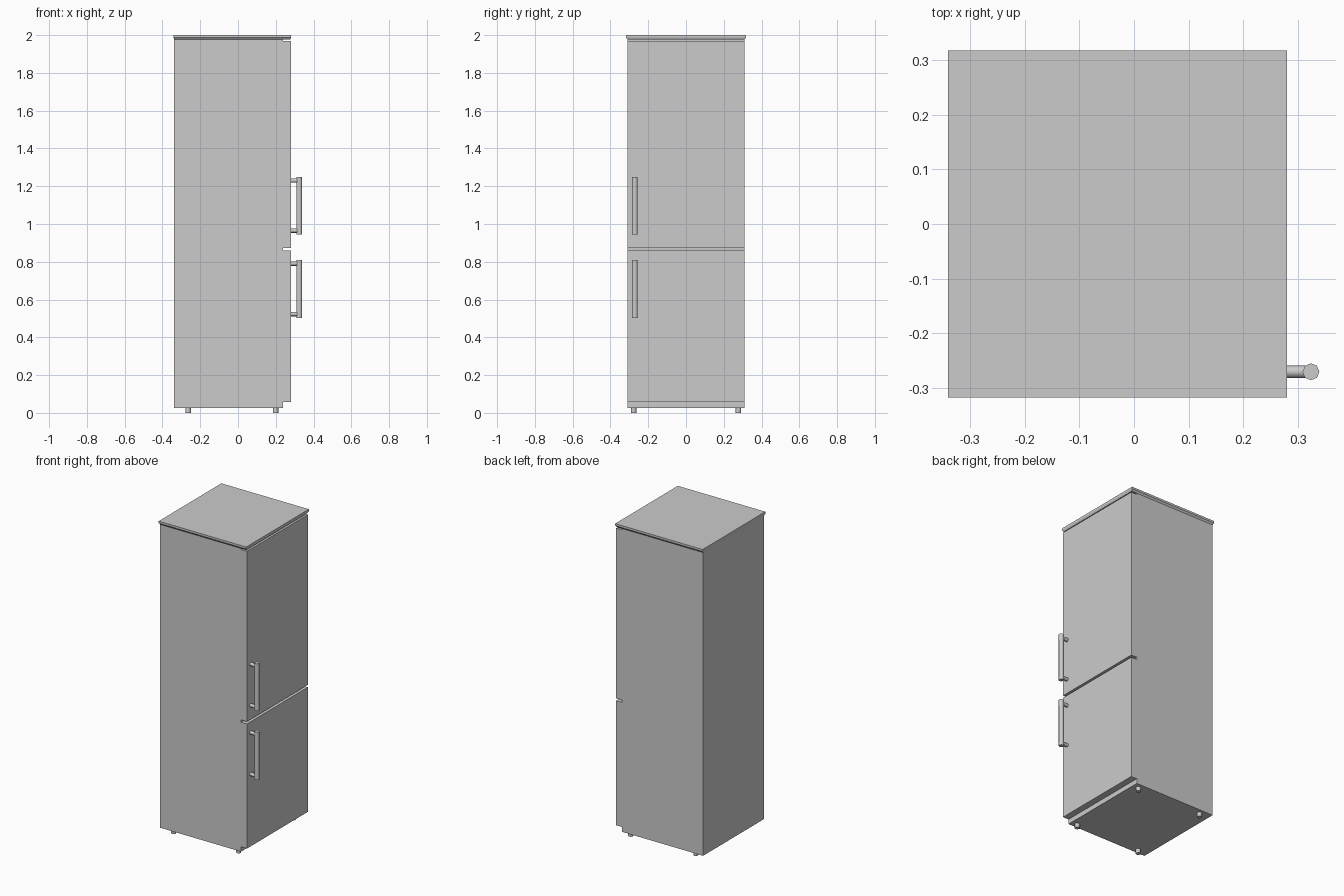
import bpy, bmesh, math
from mathutils import Matrix

if "Cube" in bpy.data.objects:
    bpy.data.objects.remove(bpy.data.objects["Cube"])


def finish(name, bm):
    bmesh.ops.recalc_face_normals(bm, faces=bm.faces)
    mesh = bpy.data.meshes.new(name)
    bm.to_mesh(mesh)
    bm.free()
    ob = bpy.data.objects.new(name, mesh)
    bpy.context.collection.objects.link(ob)
    return ob


def smooth(ob):
    bpy.ops.object.select_all(action='DESELECT')
    ob.select_set(True)
    bpy.context.view_layer.objects.active = ob
    bpy.ops.object.shade_smooth_by_angle(angle=math.radians(50))


def loft(name, rings):
    """Stack of rectangles (x0, x1, y half width, z), capped at both ends."""
    bm = bmesh.new()
    loops = [[bm.verts.new(p) for p in
              ((x0, -y, z), (x1, -y, z), (x1, y, z), (x0, y, z))]
             for x0, x1, y, z in rings]
    for a, b in zip(loops, loops[1:]):
        for i in range(4):
            j = (i + 1) % 4
            bm.faces.new((a[i], a[j], b[j], b[i]))
    bm.faces.new(loops[0])
    bm.faces.new(loops[-1])
    return finish(name, bm)


def add_rod(bm, center, radius, length, axis='Z'):
    rot = Matrix.Rotation(math.pi / 2, 4, 'Y') if axis == 'X' else Matrix()
    bmesh.ops.create_cone(bm, cap_ends=True, segments=8, radius1=radius,
                          radius2=radius, depth=length,
                          matrix=Matrix.Translation(center) @ rot)


# Cabinet body
loft("cabinet", [(-0.338, 0.238, 0.309, 0.027), (-0.338, 0.238, 0.309, 1.978)])

# Top panel, overhanging the doors, with a tapered lower rim
loft("top_panel", [(-0.338, 0.276, 0.309, 1.976), (-0.341, 0.281, 0.318, 1.987),
                   (-0.341, 0.281, 0.318, 2.0)])

# Doors and their handles: door bottom, door top, handle bottom, handle top
for label, z0, z1, h0, h1 in (("upper", 0.874, 1.968, 0.945, 1.25),
                              ("lower", 0.058, 0.859, 0.503, 0.81)):
    loft(label + "_door", [(0.238, 0.28, 0.309, z0), (0.238, 0.28, 0.309, z1)])
    bm = bmesh.new()
    add_rod(bm, (0.3245, -0.271, (h0 + h1) / 2), 0.0155, h1 - h0)
    for z in (h0 + 0.02, h1 - 0.02):
        add_rod(bm, (0.299, -0.271, z), 0.0115, 0.038, 'X')
    smooth(finish(label + "_handle", bm))

# Four short feet
for xn, x in (("back", -0.264), ("front", 0.199)):
    for yn, y in (("left", -0.277), ("right", 0.277)):
        bm = bmesh.new()
        add_rod(bm, (x, y, 0.015), 0.015, 0.03)
        smooth(finish(f"{xn}_{yn}_foot", bm))
